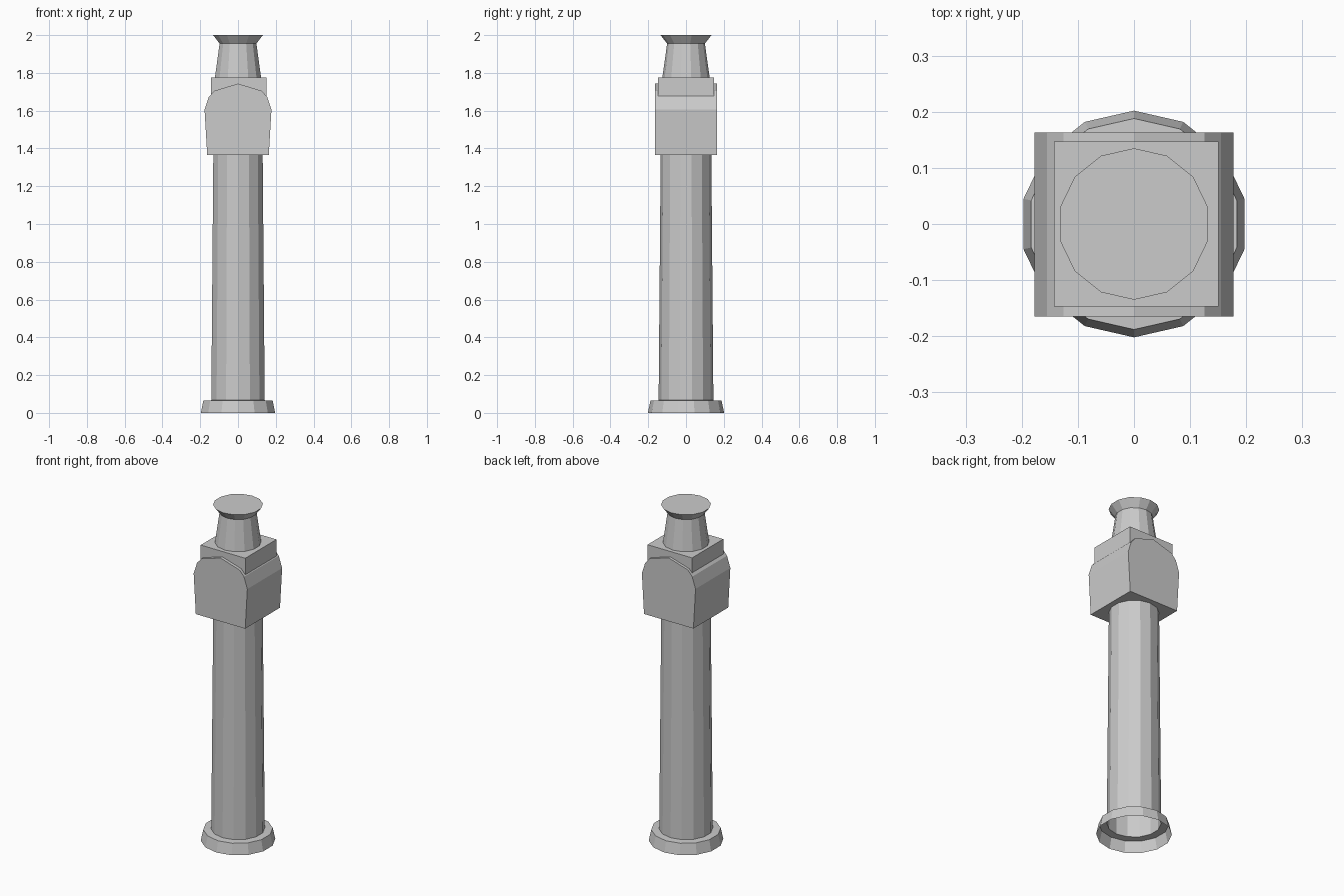
import bpy, bmesh, math

if "Cube" in bpy.data.objects:
    bpy.data.objects.remove(bpy.data.objects["Cube"])

SIDES = 14


def finish(name, bm):
    bmesh.ops.recalc_face_normals(bm, faces=bm.faces)
    mesh = bpy.data.meshes.new(name)
    bm.to_mesh(mesh)
    bm.free()
    obj = bpy.data.objects.new(name, mesh)
    bpy.context.collection.objects.link(obj)
    return obj


def lathe(name, profile, cap_top=False):
    """Faceted shell through (radius, z) rings, with a corner on the y axis."""
    bm = bmesh.new()
    rings = []
    for r, z in profile:
        angles = [math.pi / 2 + i * math.tau / SIDES for i in range(SIDES)]
        rings.append([bm.verts.new((r * math.cos(a), r * math.sin(a), z)) for a in angles])
    for low, high in zip(rings, rings[1:]):
        for i in range(SIDES):
            j = (i + 1) % SIDES
            bm.faces.new((low[i], low[j], high[j], high[i]))
    if cap_top:
        bm.faces.new(rings[-1])
    return finish(name, bm)


def extrude_y(name, half_profile, y0, y1):
    """Mirror a right-hand (x, z) outline and extrude it along y."""
    outline = half_profile + [(-x, z) for x, z in reversed(half_profile) if x > 0]
    bm = bmesh.new()
    face = bm.faces.new([bm.verts.new((x, y0, z)) for x, z in outline])
    new = bmesh.ops.extrude_face_region(bm, geom=[face])["geom"]
    for v in new:
        if isinstance(v, bmesh.types.BMVert):
            v.co.y = y1
    return finish(name, bm)


# Flared foot and tall tapered shaft, open underneath
lathe("base_and_shaft", [(0.202, 0), (0.188, 0.065), (0.145, 0.067), (0.134, 1.37)])

# Arched head block
extrude_y("head_block", [(0.163, 1.365), (0.177, 1.605), (0.155, 1.672),
                         (0.126, 1.705), (0, 1.743)], -0.165, 0.163)

# Square plinth sitting in the arched roof
plinth = extrude_y("top_plinth", [(0.147, 1.67), (0.147, 1.775)], -0.147, 0.147)
plinth.location.x = 0.004

# Tapered neck with flared cap
lathe("neck_and_cap", [(0.126, 1.77), (0.1, 1.955), (0.135, 2.0)], cap_top=True)
